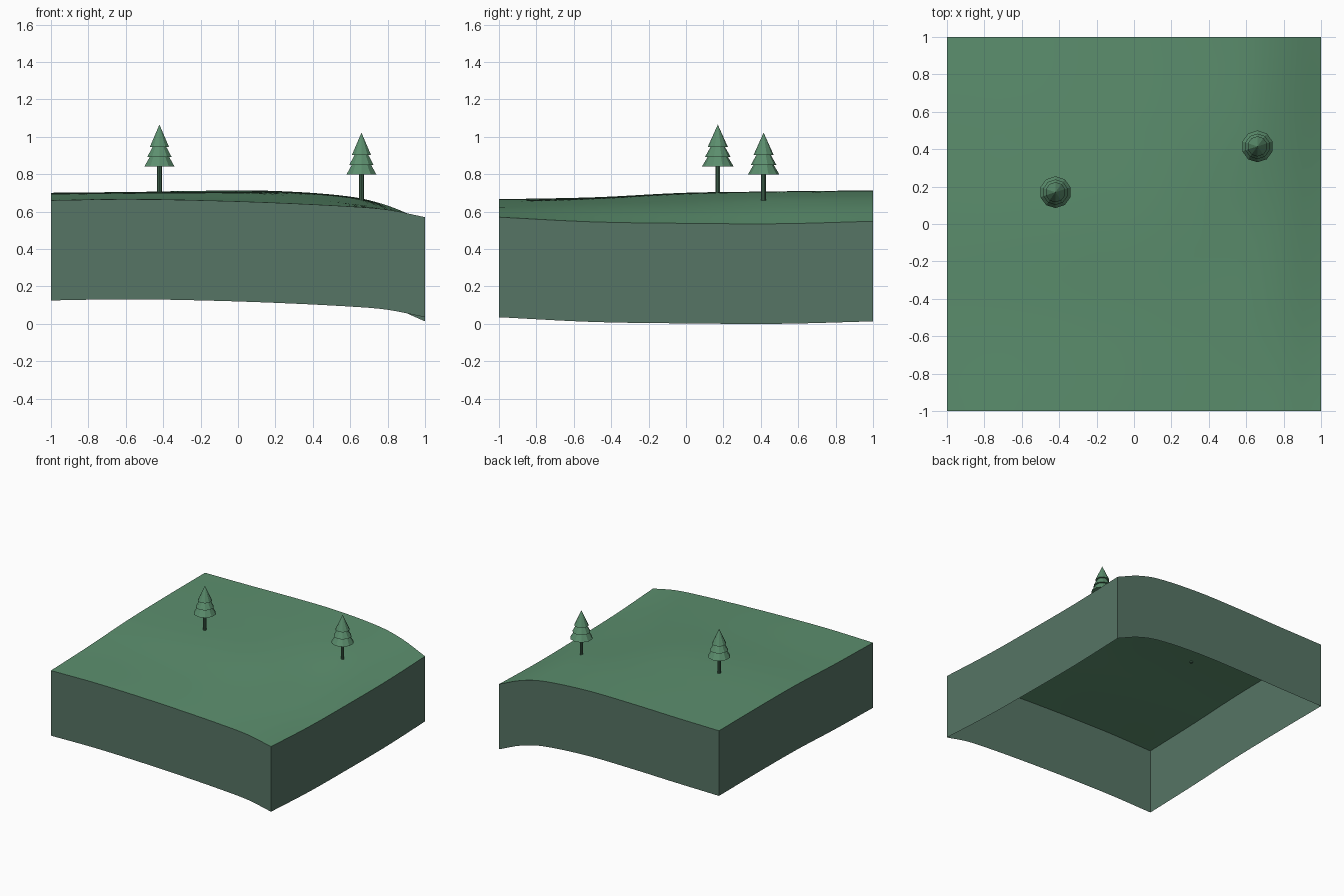
import bpy, bmesh, math

default = bpy.data.objects.get("Cube")
if default:
    bpy.data.objects.remove(default, do_unlink=True)


def material(name, srgb):
    linear = [((c / 255 + 0.055) / 1.055) ** 2.4 for c in srgb] + [1]
    mat = bpy.data.materials.new(name)
    mat.use_nodes = True
    mat.diffuse_color = linear
    mat.node_tree.nodes["Principled BSDF"].inputs["Base Color"].default_value = linear
    return mat


grass = material("grass green", (92, 143, 110))
earth = material("grey green earth", (86, 117, 101))
bark = material("dark green bark", (72, 110, 86))


def add_object(name, bm, *mats):
    mesh = bpy.data.meshes.new(name)
    bm.to_mesh(mesh)
    bm.free()
    obj = bpy.data.objects.new(name, mesh)
    for mat in mats:
        mesh.materials.append(mat)
    bpy.context.collection.objects.link(obj)
    return obj


# Ground heights: one profile along x for each y station
STATIONS_X = [-1, -0.6, -0.2, 0.2, 0.6, 0.8, 1]
STATIONS_Y = [-1, -0.5, 0, 0.5, 1]
PROFILES = [
    [.660, .666, .660, .647, .627, .610, .570],
    [.673, .676, .674, .666, .640, .607, .545],
    [.694, .699, .700, .692, .653, .612, .537],
    [.700, .704, .707, .705, .675, .622, .535],
    [.700, .704, .711, .710, .680, .632, .548],
]


def smooth_curve(ts, vs, t):
    """Cubic Hermite interpolation through the stations."""
    last = len(ts) - 1
    i = max(k for k in range(last) if ts[k] <= t or k == 0)

    def slope(k):
        a, b = max(k - 1, 0), min(k + 1, last)
        return (vs[b] - vs[a]) / (ts[b] - ts[a])

    w = ts[i + 1] - ts[i]
    u = (t - ts[i]) / w
    return ((2 * u**3 - 3 * u**2 + 1) * vs[i] + (u**3 - 2 * u**2 + u) * w * slope(i)
            + (3 * u**2 - 2 * u**3) * vs[i + 1] + (u**3 - u**2) * w * slope(i + 1))


def ground(x, y):
    return smooth_curve(STATIONS_Y, [smooth_curve(STATIONS_X, p, x) for p in PROFILES], y)


# Terrain: rolling top with a skirt dropped from its border, open underneath
DEPTH = 0.535
bm = bmesh.new()
bmesh.ops.create_grid(bm, x_segments=40, y_segments=40, size=1)
for v in bm.verts:
    v.co.z = ground(v.co.x, v.co.y)
for f in bm.faces:
    f.smooth = True
border = [e for e in bm.edges if e.is_boundary]
skirt = bmesh.ops.extrude_edge_only(bm, edges=border)["geom"]
for item in skirt:
    if isinstance(item, bmesh.types.BMVert):
        item.co.z -= DEPTH
    elif isinstance(item, bmesh.types.BMFace):
        item.material_index = 1
        item.smooth = False
for e in border:
    e.smooth = False
bm.normal_update()
for f in bm.faces:
    c = f.calc_center_median()
    outward = f.normal.z if f.material_index == 0 else f.normal.x * c.x + f.normal.y * c.y
    if outward < 0:
        f.normal_flip()
add_object("terrain", bm, grass, earth)


# Trees: thin trunk and three stacked ten-sided tiers
def frustum(name, x, y, z, r_low, r_high, height, mat, sides=10):
    bm = bmesh.new()
    bmesh.ops.create_cone(bm, cap_ends=True, segments=sides, radius1=r_low,
                          radius2=r_high, depth=height)
    bmesh.ops.translate(bm, verts=bm.verts, vec=(0, 0, height / 2))
    obj = add_object(name, bm, mat)
    obj.location = (x, y, z)


TIERS = [("lower", 0, .085, .035, .085),
         ("middle", .053, .068, .026, .075),
         ("upper", .105, .054, 0, .120)]

for side, x, y, foot, crown in (("right", -.42, .17, .695, .84), ("left", .66, .415, .655, .797)):
    frustum(side + "_tree_trunk", x, y, foot, .013, .013, crown - foot + .03, bark)
    for tier, lift, low, high, height in TIERS:
        frustum(f"{side}_tree_{tier}_tier", x, y, crown + lift, low, high, height, grass)
